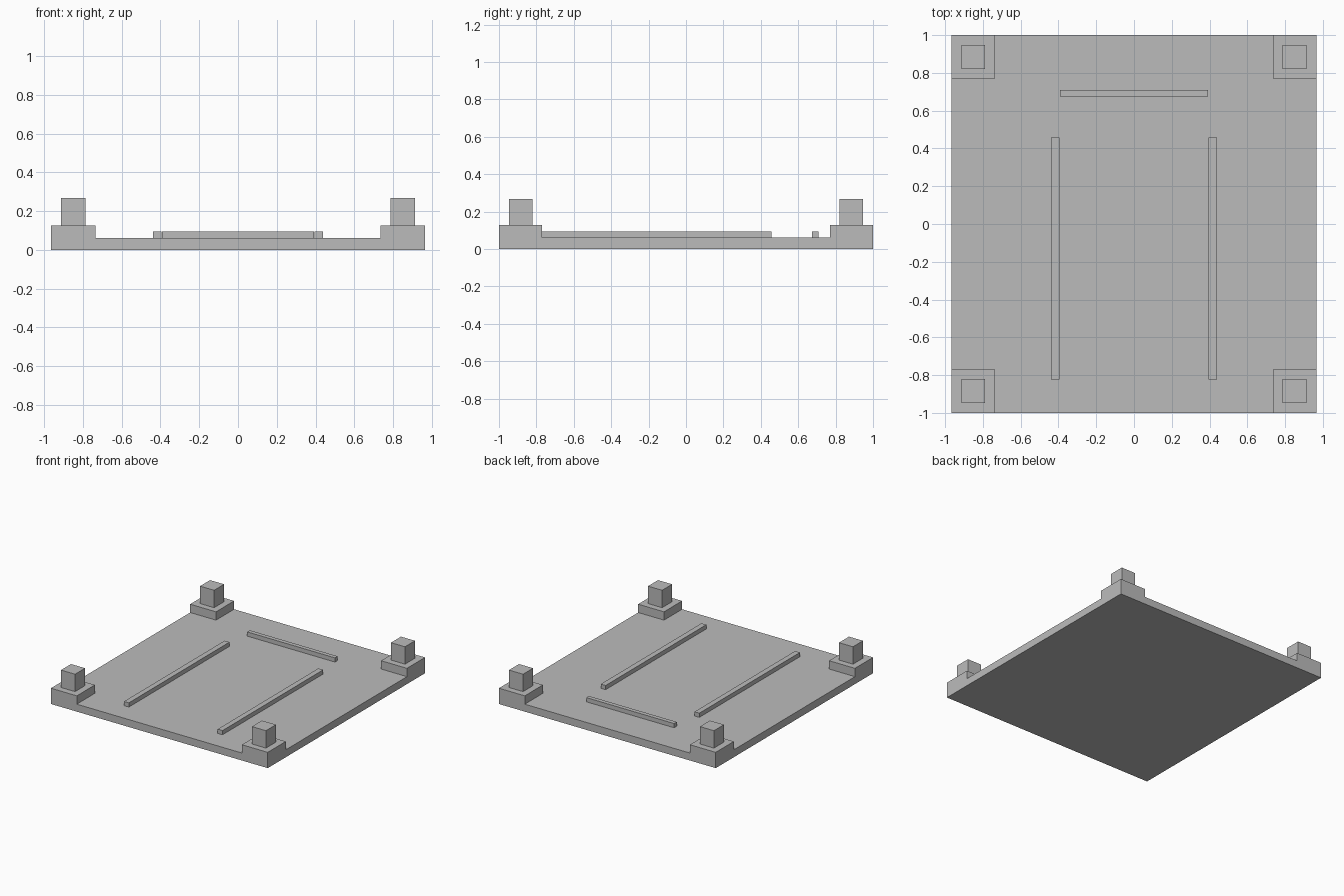
import bpy
import bmesh

cube = bpy.data.objects.get("Cube")
if cube:
    bpy.data.objects.remove(cube, do_unlink=True)

grey = bpy.data.materials.new("plain_grey")
grey.use_nodes = True
COLOUR = (0.5, 0.5, 0.5, 1)
grey.diffuse_color = COLOUR
grey.node_tree.nodes["Principled BSDF"].inputs["Base Color"].default_value = COLOUR


def box(name, centre, size, z0, z1, chamfer=0):
    """Upright box on z0..z1; chamfer slopes in the rim of its top face."""
    bm = bmesh.new()
    bmesh.ops.create_cube(bm, size=1)
    for v in bm.verts:
        v.co.x = centre[0] + v.co.x * size[0]
        v.co.y = centre[1] + v.co.y * size[1]
        v.co.z = z1 if v.co.z > 0 else z0
    if chamfer:
        rim = [e for e in bm.edges if all(v.co.z == z1 for v in e.verts)]
        bmesh.ops.bevel(bm, geom=rim, offset=chamfer, segments=1,
                        affect='EDGES', clamp_overlap=True)
    mesh = bpy.data.meshes.new(name)
    bm.to_mesh(mesh)
    bm.free()
    mesh.materials.append(grey)
    obj = bpy.data.objects.new(name, mesh)
    bpy.context.collection.objects.link(obj)
    return obj


PLATE_TOP, RAIL_TOP, BLOCK_TOP, PEG_TOP = 0.06, 0.094, 0.127, 0.267

# Flat base plate
box("base_plate", (0, 0), (1.93, 2), 0, PLATE_TOP)

# Corner blocks, each with a chamfered peg
for side, sx in (("left", 1), ("right", -1)):
    for end, sy in (("front", -1), ("back", 1)):
        box(f"{end}_{side}_block", (sx * 0.85, sy * 0.885), (0.23, 0.23),
            PLATE_TOP, BLOCK_TOP)
        box(f"{end}_{side}_peg", (sx * 0.85, sy * 0.884), (0.125, 0.127),
            BLOCK_TOP, PEG_TOP, 0.016)

    # Long rail on each side
    box(f"{side}_rail", (sx * 0.417, -0.183), (0.043, 1.28), PLATE_TOP, RAIL_TOP)

# Cross rail at the back
box("back_rail", (0, 0.692), (0.782, 0.034), PLATE_TOP, RAIL_TOP)
